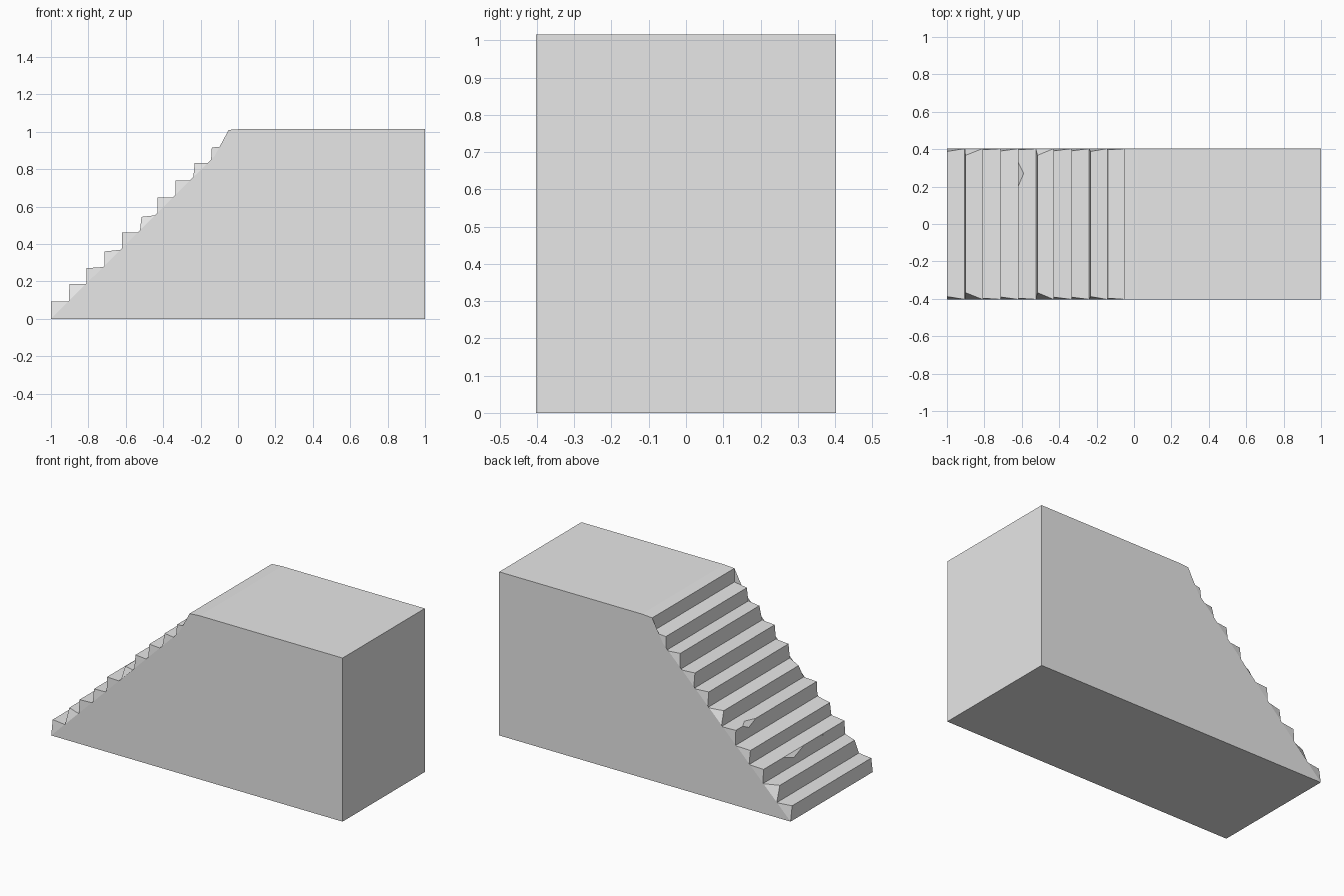
import bpy
import bmesh

if "Cube" in bpy.data.objects:
    bpy.data.objects.remove(bpy.data.objects["Cube"])

HALF = 0.403            # half width
RUN, RISE = 0.095, 0.0925
STEPS = 10
TOP = 1.015

# Per step wear: corner inset, nose lean, nose drop
INSET = [.015, .036, .006, .013, .006, .036, .012, .012, .015, .006]
LEAN = [0, .004, 0, 0, 0, .009, 0, 0, .008, .005]
DROP = [0, 0, .007, .01, 0, .01, 0, 0, 0, .009]

# Edge chips: step -> (start y, end y, middle y on tread, depth, middle y on riser, height)
CHIPS = {
    2: [(.2, 0, .02, .04, .1, .04), (-.13, -.2, -.19, .03, -.16, .025)],
    4: [(.33, .2, .27, .03, .27, .03)],
}

bm = bmesh.new()


def vert(x, y, z):
    return bm.verts.new((x, y, z))


def pair(x, z, inset=0.0):
    """Matching points on the front (-y) and back (+y) sides."""
    return vert(x, -HALF + inset, z), vert(x, HALF - inset, z)


# Inner corners where each tread meets the next riser
corners = [pair(-1 + RUN * i, RISE * i) for i in range(STEPS + 1)]

# Risers, treads, chipped edges and slanted step ends
for i in range(STEPS):
    low, high = corners[i], corners[i + 1]
    x = -1 + RUN * i + LEAN[i]
    z = RISE * (i + 1) - DROP[i]
    nose = pair(x, z, INSET[i])
    tread_edge, riser_edge = [nose[1]], [nose[1]]
    for y0, y1, ty, depth, ry, height in CHIPS.get(i, []):
        a, b = vert(x, y0, z), vert(x, y1, z)
        t, r = vert(x + depth, ty, z), vert(x, ry, z - height)
        tread_edge += [a, t, b]
        riser_edge += [a, r, b]
        bm.faces.new((a, r, b, t))
    tread_edge.append(nose[0])
    riser_edge.append(nose[0])
    bm.faces.new(tread_edge + [high[0], high[1]])
    bm.faces.new(riser_edge + [low[0], low[1]])
    for s in (0, 1):
        bm.faces.new((low[s], nose[s], high[s]))

# Landing block: last riser, platform, end wall and underside
outline = [corners[-1], pair(-1 + RUN * STEPS, TOP - .005), pair(.02, TOP),
           pair(1, TOP), pair(1, 0), corners[0]]
for p, q in zip(outline, outline[1:]):
    bm.faces.new((p[0], q[0], q[1], p[1]))

# Flat side walls
for s in (0, 1):
    bm.faces.new([c[s] for c in corners] + [p[s] for p in outline[1:-1]])

bmesh.ops.triangulate(bm, faces=[f for f in bm.faces if len(f.verts) > 4])
bmesh.ops.recalc_face_normals(bm, faces=bm.faces)
mesh = bpy.data.meshes.new("stair_block")
bm.to_mesh(mesh)
bm.free()

stone = bpy.data.materials.new("grey_stone")
stone.use_nodes = True
colour = (.8, .8, .8, 1)
stone.diffuse_color = colour
stone.node_tree.nodes["Principled BSDF"].inputs["Base Color"].default_value = colour
mesh.materials.append(stone)

stairs = bpy.data.objects.new("stair_block", mesh)
bpy.context.collection.objects.link(stairs)
